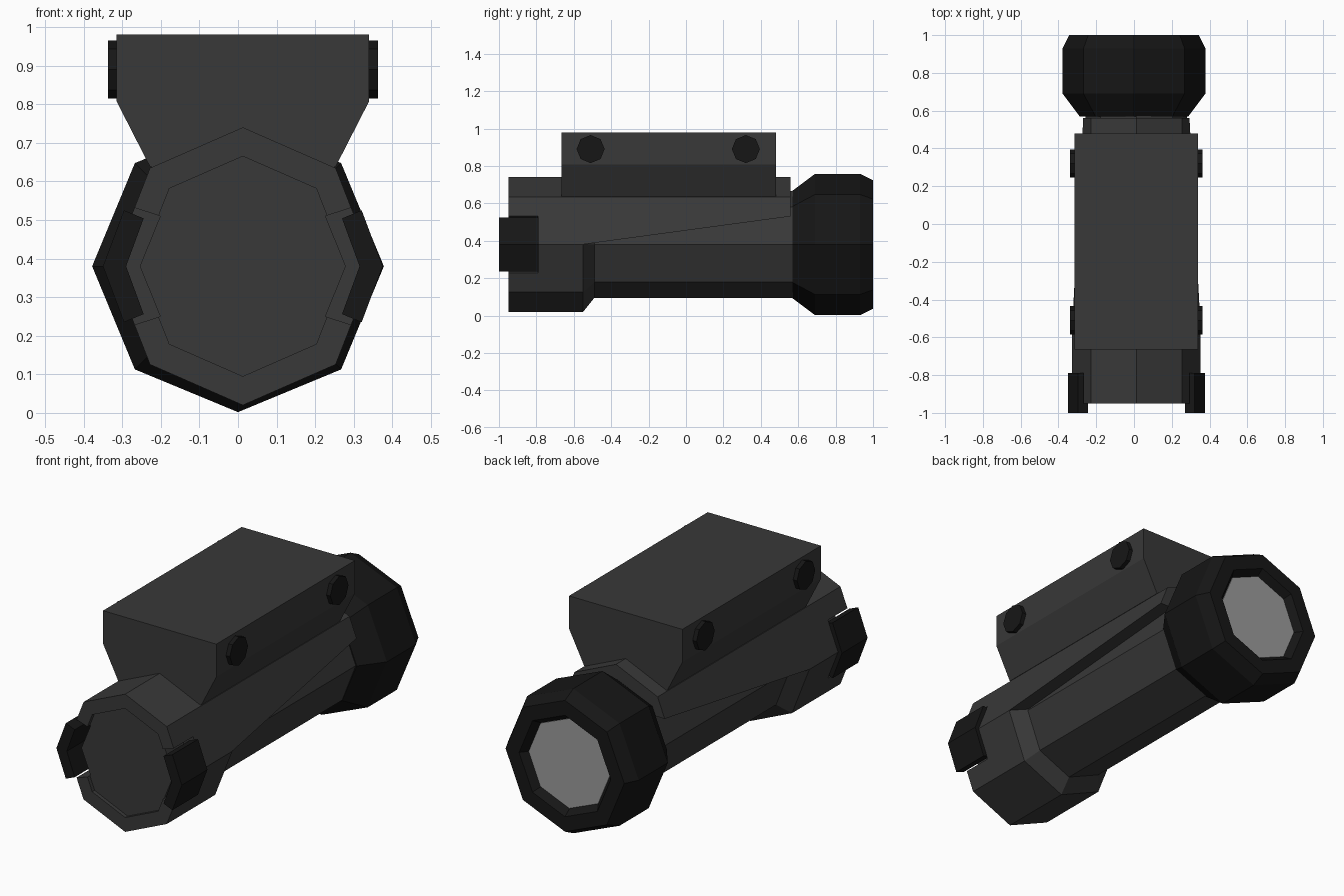
import bpy, bmesh, math
from mathutils import Vector

if "Cube" in bpy.data.objects:
    bpy.data.objects.remove(bpy.data.objects["Cube"])

CZ = 0.38      # height of the tube axis
CX = 0.0125    # body axis is very slightly off centre
SQ = 0.945     # body octagon is a little narrower than tall


def material(name, v):
    m = bpy.data.materials.new(name)
    m.diffuse_color = (v, v, v, 1)
    m.use_nodes = True
    m.node_tree.nodes["Principled BSDF"].inputs["Base Color"].default_value = m.diffuse_color
    return m


BODY = material("dark_grey", 0.04)
BLACK = material("black", 0.008)
GLASS = material("lens_grey", 0.33)


def finish(name, bm, mat):
    bmesh.ops.recalc_face_normals(bm, faces=bm.faces)
    me = bpy.data.meshes.new(name)
    bm.to_mesh(me)
    bm.free()
    ob = bpy.data.objects.new(name, me)
    bpy.context.collection.objects.link(ob)
    me.materials.append(mat)
    return ob


def octagon_loft(profile, cx=0.0, sx=1.0):
    """Octagonal rings along y from (y, radius) pairs, capped at both ends."""
    bm = bmesh.new()
    rings = []
    for y, r in profile:
        rings.append([bm.verts.new((cx + sx * r * math.cos(i * math.pi / 4), y,
                                    CZ + r * math.sin(i * math.pi / 4)))
                      for i in range(8)])
    for a, b in zip(rings, rings[1:]):
        for i in range(8):
            j = (i + 1) % 8
            bm.faces.new((a[i], a[j], b[j], b[i]))
    bm.faces.new(rings[0])
    bm.faces.new(rings[-1])
    return bm


def prism(points, y0, y1):
    """Extrude an xz outline along y."""
    bm = bmesh.new()
    f = bm.faces.new([bm.verts.new((x, y0, z)) for x, z in points])
    ext = bmesh.ops.extrude_face_region(bm, geom=[f])
    vs = [v for v in ext["geom"] if isinstance(v, bmesh.types.BMVert)]
    bmesh.ops.translate(bm, vec=(0, y1 - y0, 0), verts=vs)
    return bm


def chevron(side, tip, outer, inner, inner_tip):
    """V-shaped outline wrapped round one side corner of the tube."""
    pts = [(tip, 0), outer, inner, (inner_tip, 0),
           (inner[0], -inner[1]), (outer[0], -outer[1])]
    return [(CX + side * x, CZ + z) for x, z in pts]


# Main tube: recessed tail cap, wide tail, step down to the slim barrel
tube = finish("tube_body", octagon_loft(
    [(-0.93, 0.285), (-0.95, 0.285), (-0.95, 0.36), (-0.55, 0.36),
     (-0.49, 0.285), (0.58, 0.285)], CX, SQ), BODY)

# Side notches in the tail rim, with a clip sitting in each
for side, label in ((-1, "left"), (1, "right")):
    cutter = finish("notch_cutter", prism(
        chevron(side, 0.45, (0.40, 0.19), (0.214, 0.13), 0.267), -1.1, -0.79), BODY)
    cutter.hide_render = True
    mod = tube.modifiers.new("notch", "BOOLEAN")
    mod.operation = "DIFFERENCE"
    mod.solver = "EXACT"
    mod.object = cutter
    bpy.context.view_layer.objects.active = tube
    bpy.ops.object.modifier_apply(modifier=mod.name)
    bpy.data.objects.remove(cutter)
    finish("tail_clip_" + label, prism(
        chevron(side, 0.3625, (0.308, 0.145), (0.257, 0.124), 0.3025),
        -1.0, -0.788), BLACK)

# Upper shell: wide octagon trimmed from below by a rising plane
bm = octagon_loft([(-0.55, 0.36), (0.56, 0.36)], CX, SQ)
slope = Vector((0, 1.11, 0.15))
bmesh.ops.bisect_plane(bm, geom=bm.verts[:] + bm.edges[:] + bm.faces[:],
                       plane_co=(0, -0.55, 0.3805),
                       plane_no=Vector((1, 0, 0)).cross(slope).normalized(),
                       clear_inner=True)
bmesh.ops.holes_fill(bm, edges=[e for e in bm.edges if e.is_boundary], sides=0)
finish("upper_shell", bm, BODY)

# Mount block on top
finish("mount_block", prism(
    [(CX - 0.3275, 0.98), (CX + 0.3275, 0.98), (CX + 0.3275, 0.808),
     (CX + 0.24, 0.637), (CX - 0.24, 0.637), (CX - 0.3275, 0.808)],
    -0.665, 0.48), BODY)

# Octagonal screws through the mount, showing on both sides
for y, label in ((-0.51, "rear"), (0.32, "front")):
    bm = bmesh.new()
    bmesh.ops.create_cone(bm, cap_ends=True, segments=8, radius1=0.075,
                          radius2=0.075, depth=0.70)
    for v in bm.verts:
        x, yy, z = v.co
        v.co = (CX + z, y + x, 0.89 + yy)
    finish("mount_screw_" + label, bm, BLACK)

# Flared lamp head with a sloped inner rim
finish("lamp_head", octagon_loft(
    [(0.57, 0.288), (0.69, 0.378), (0.93, 0.378), (1.0, 0.343),
     (1.0, 0.265), (0.96, 0.235)]), BLACK)

# Lens
finish("lens", octagon_loft([(0.95, 0.235), (0.964, 0.235)]), GLASS)
